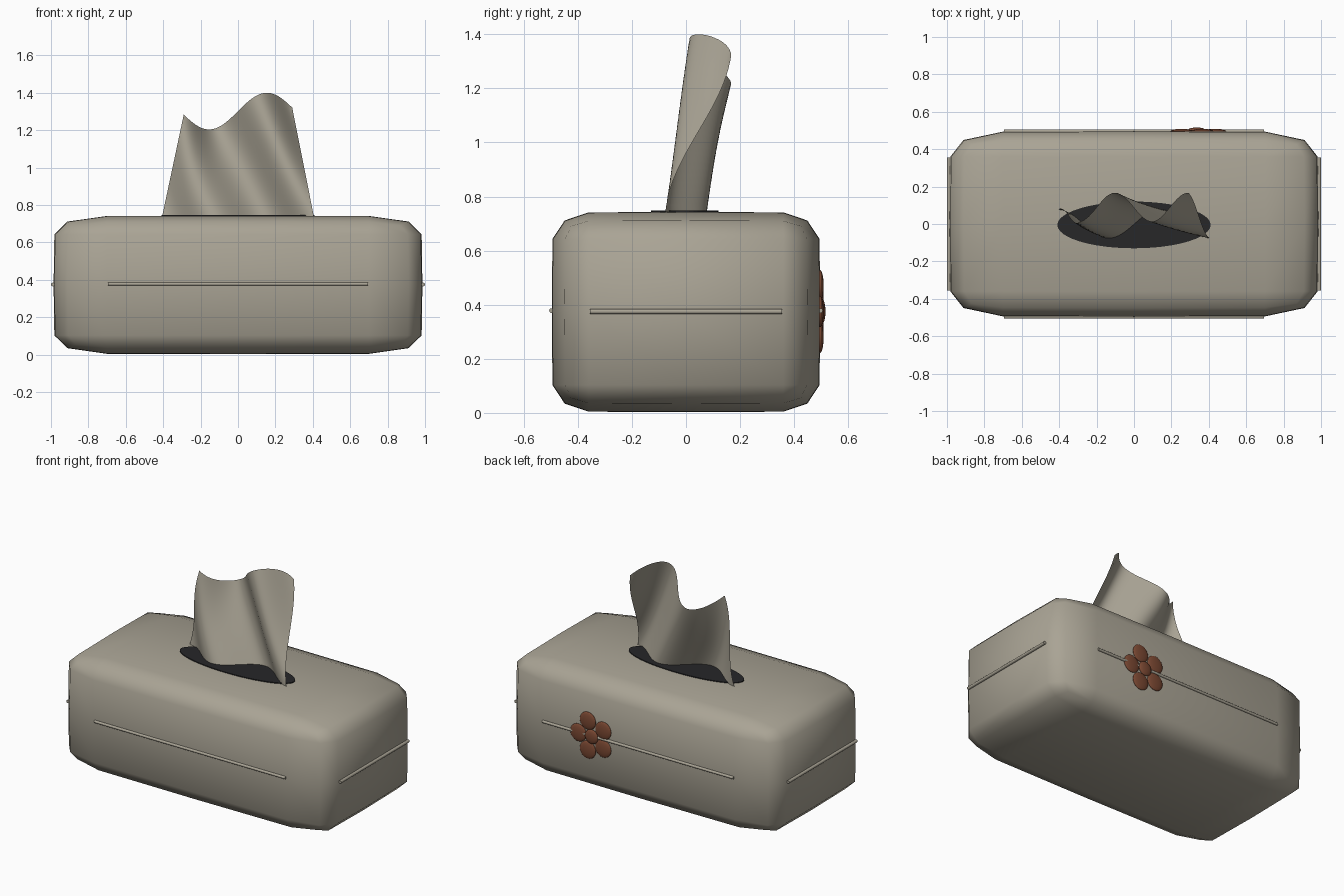
import bpy, bmesh, math
from mathutils import Matrix

if "Cube" in bpy.data.objects:
    bpy.data.objects.remove(bpy.data.objects["Cube"])


def material(name, rgb):
    m = bpy.data.materials.new(name)
    m.diffuse_color = (*rgb, 1)
    m.use_nodes = True
    m.node_tree.nodes["Principled BSDF"].inputs["Base Color"].default_value = m.diffuse_color
    return m


FABRIC = material("warm grey", (0.40, 0.37, 0.30))
DARK = material("charcoal", (0.02, 0.02, 0.022))
BROWN = material("brown", (0.20, 0.066, 0.033))


def finish(bm, name, mat, smooth=True):
    me = bpy.data.meshes.new(name)
    bm.to_mesh(me)
    bm.free()
    ob = bpy.data.objects.new(name, me)
    bpy.context.collection.objects.link(ob)
    me.materials.append(mat)
    for p in me.polygons:
        p.use_smooth = smooth
    return ob


# Padded box body: gridded cube pulled into a soft cushion shape
CZ = 0.373
INNER = (0.70, 0.36, 0.27)
FACE = (0.978, 0.492, 0.367)
EDGE = (0.908, 0.447, 0.337)
CORNER = (0.868, 0.425, 0.318)
BULGE = (0.004, 0.002, 0.0015)
bm = bmesh.new()
bmesh.ops.create_cube(bm, size=2)
bmesh.ops.subdivide_edges(bm, edges=bm.edges[:], cuts=3, use_grid_fill=True)
for v in bm.verts:
    outer = sum(abs(c) > 0.9 for c in v.co)
    middle = sum(abs(c) < 0.1 for c in v.co)
    table = {1: FACE, 2: EDGE, 3: CORNER}[outer]
    for i in range(3):
        c = v.co[i]
        if abs(c) < 0.1:
            continue
        size = table[i] + BULGE[i] * middle if abs(c) > 0.9 else INNER[i]
        v.co[i] = math.copysign(size, c)
    v.co.z += CZ
finish(bm, "box_body", FABRIC)


# Piping seams around the four walls
def piping(name, axis, loc, length, r):
    bm = bmesh.new()
    rot = Matrix.Rotation(math.pi / 2, 4, 'Y' if axis == 'X' else 'X')
    bmesh.ops.create_cone(bm, cap_ends=True, segments=12, radius1=r, radius2=r,
                          depth=length, matrix=Matrix.Translation(loc) @ rot)
    ob = finish(bm, name, FABRIC)
    for p in ob.data.polygons:
        p.use_smooth = len(p.vertices) == 4


for s, n in ((-1, "front"), (1, "back")):
    piping(n + "_piping", 'X', (0, s * 0.497, 0.378), 1.39, 0.009)
for s, n in ((-1, "left"), (1, "right")):
    piping(n + "_piping", 'Y', (s * 0.990, 0, 0.375), 0.71, 0.010)

# Dark oval opening on top
bm = bmesh.new()
bmesh.ops.create_cone(bm, cap_ends=True, segments=48, radius1=1, radius2=1, depth=1,
                      matrix=Matrix.Translation((0, -0.005, 0.743))
                      @ Matrix.Diagonal((0.41, 0.125, 0.009, 1)))
finish(bm, "opening", DARK, False)

# Tissue: wavy tapering sheet whose folds drift sideways as they rise
NU, NV = 48, 24
bm = bmesh.new()
rows = []
for j in range(NV + 1):
    v = j / NV
    row = []
    for i in range(NU + 1):
        u = 2 * i / NU - 1
        x = u * (0.405 - 0.115 * v)
        y = 0.09 * v + 0.077 * math.cos(2 * math.pi * (u - 0.35 + 0.70 * v) / 1.35)
        z = 0.742 + v * (0.56 + 0.098 * math.sin(math.pi * 0.94 * u))
        row.append(bm.verts.new((x, y, z)))
    rows.append(row)
for a, b in zip(rows, rows[1:]):
    for i in range(NU):
        bm.faces.new((a[i], a[i + 1], b[i + 1], b[i]))
finish(bm, "tissue", FABRIC)


# Button flower on the back wall
def button(name, x, y, z, r, thick):
    bm = bmesh.new()
    bmesh.ops.create_uvsphere(bm, u_segments=24, v_segments=12, radius=1,
                              matrix=Matrix.Translation((x, y, z))
                              @ Matrix.Diagonal((r, thick, r, 1)))
    finish(bm, name, BROWN)


FX, FZ = 0.335, 0.375
for k in range(5):
    a = math.radians(72 * k)
    button(f"petal_{k + 1}", FX + 0.1 * math.cos(a), 0.496, FZ + 0.1 * math.sin(a), 0.058, 0.013)
button("flower_centre", FX, 0.502, FZ, 0.047, 0.014)
